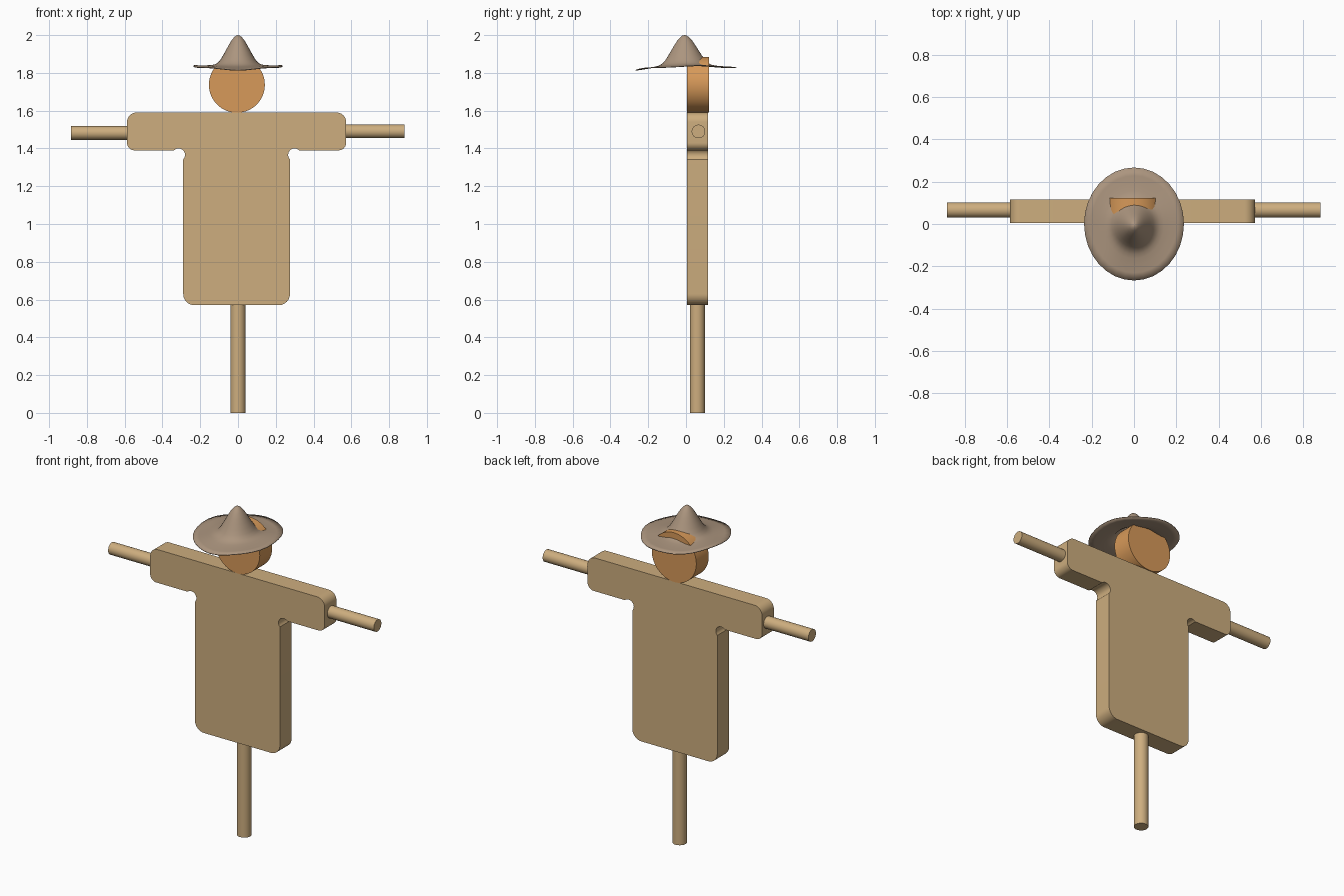
import bpy, bmesh, math
from mathutils import Matrix, Vector

cube = bpy.data.objects.get("Cube")
if cube:
    bpy.data.objects.remove(cube, do_unlink=True)


def material(name, rgb):
    mat = bpy.data.materials.new(name)
    mat.use_nodes = True
    mat.diffuse_color = (*rgb, 1)
    mat.node_tree.nodes["Principled BSDF"].inputs["Base Color"].default_value = (*rgb, 1)
    return mat


tan = material("straw tan", (0.61, 0.42, 0.21))
orange = material("pumpkin orange", (0.68, 0.32, 0.10))
brown = material("felt brown", (0.41, 0.30, 0.21))


def finish(name, bm, mat, angle=35):
    bmesh.ops.recalc_face_normals(bm, faces=bm.faces)
    mesh = bpy.data.meshes.new(name)
    bm.to_mesh(mesh)
    bm.free()
    mesh.materials.append(mat)
    obj = bpy.data.objects.new(name, mesh)
    bpy.context.collection.objects.link(obj)
    bpy.ops.object.select_all(action="DESELECT")
    obj.select_set(True)
    bpy.context.view_layer.objects.active = obj
    bpy.ops.object.shade_smooth_by_angle(angle=math.radians(angle))
    return obj


def rod(name, start, end, radius, mat, sides=32):
    start, end = Vector(start), Vector(end)
    axis = end - start
    bm = bmesh.new()
    place = Matrix.Translation((start + end) / 2) @ axis.to_track_quat("Z", "Y").to_matrix().to_4x4()
    bmesh.ops.create_cone(bm, cap_ends=True, segments=sides, radius1=radius,
                          radius2=radius, depth=axis.length, matrix=place)
    return finish(name, bm, mat)


def arc(cx, cz, radius, a0, a1, steps=10):
    angles = [math.radians(a0 + (a1 - a0) * i / steps) for i in range(steps + 1)]
    return [(cx + radius * math.cos(a), cz + radius * math.sin(a)) for a in angles]


# Shirt: rounded half outline with an armpit notch, mirrored and extruded
half = (arc(0.53, 1.54, 0.05, 90, 0) + arc(0.54, 1.43, 0.04, 0, -90)
        + arc(0.307, 1.366, 0.034, 45, 224, 16) + arc(0.2225, 0.63, 0.06, 0, -90))
outline = half + [(-x, z) for x, z in reversed(half)]
bm = bmesh.new()
face = bm.faces.new([bm.verts.new((x - 0.0075, 0.005, z)) for x, z in outline])
side = bmesh.ops.extrude_face_region(bm, geom=[face])["geom"]
bmesh.ops.translate(bm, vec=(0, 0.112, 0),
                    verts=[v for v in side if isinstance(v, bmesh.types.BMVert)])
finish("shirt", bm, tan)

# Post, arm rods and disc head
rod("post", (0, 0.06, 0), (0, 0.06, 0.7), 0.04, tan)
rod("left_arm", (0.5, 0.066, 1.49), (0.882, 0.066, 1.49), 0.036, tan)
rod("right_arm", (-0.5, 0.066, 1.482), (-0.885, 0.066, 1.482), 0.036, tan)
rod("head", (-0.006, 0.004, 1.737), (-0.006, 0.122, 1.737), 0.148, orange, 64)

# Hat: oval rings along a bell profile, with a wavy brim
profile = [(0.04, 1.998), (0.09, 1.988), (0.15, 1.97), (0.21, 1.946), (0.27, 1.92),
           (0.33, 1.894), (0.39, 1.87), (0.45, 1.853), (0.52, 1.843), (0.6, 1.838),
           (0.72, 1.835), (0.86, 1.832), (1, 1.831)]
sides = 32
bm = bmesh.new()
tip = bm.verts.new((0, -0.008, 2))
rings = []
for t, z in profile:
    ring = []
    for i in range(sides):
        a = math.tau * i / sides
        wave = 0.007 * math.cos(2 * a) + 0.005 * math.sin(a) + 0.003 * math.sin(5 * a)
        ring.append(bm.verts.new((0.236 * t * math.cos(a),
                                  0.267 * t * math.sin(a) - 0.008 * (1 - t),
                                  z + wave * t * t)))
    rings.append(ring)
for i in range(sides):
    j = (i + 1) % sides
    bm.faces.new((tip, rings[0][i], rings[0][j]))
    for inner, outer in zip(rings, rings[1:]):
        bm.faces.new((inner[i], outer[i], outer[j], inner[j]))
hat = finish("hat", bm, brown, 60)
shell = hat.modifiers.new("thickness", "SOLIDIFY")
shell.thickness = 0.004
